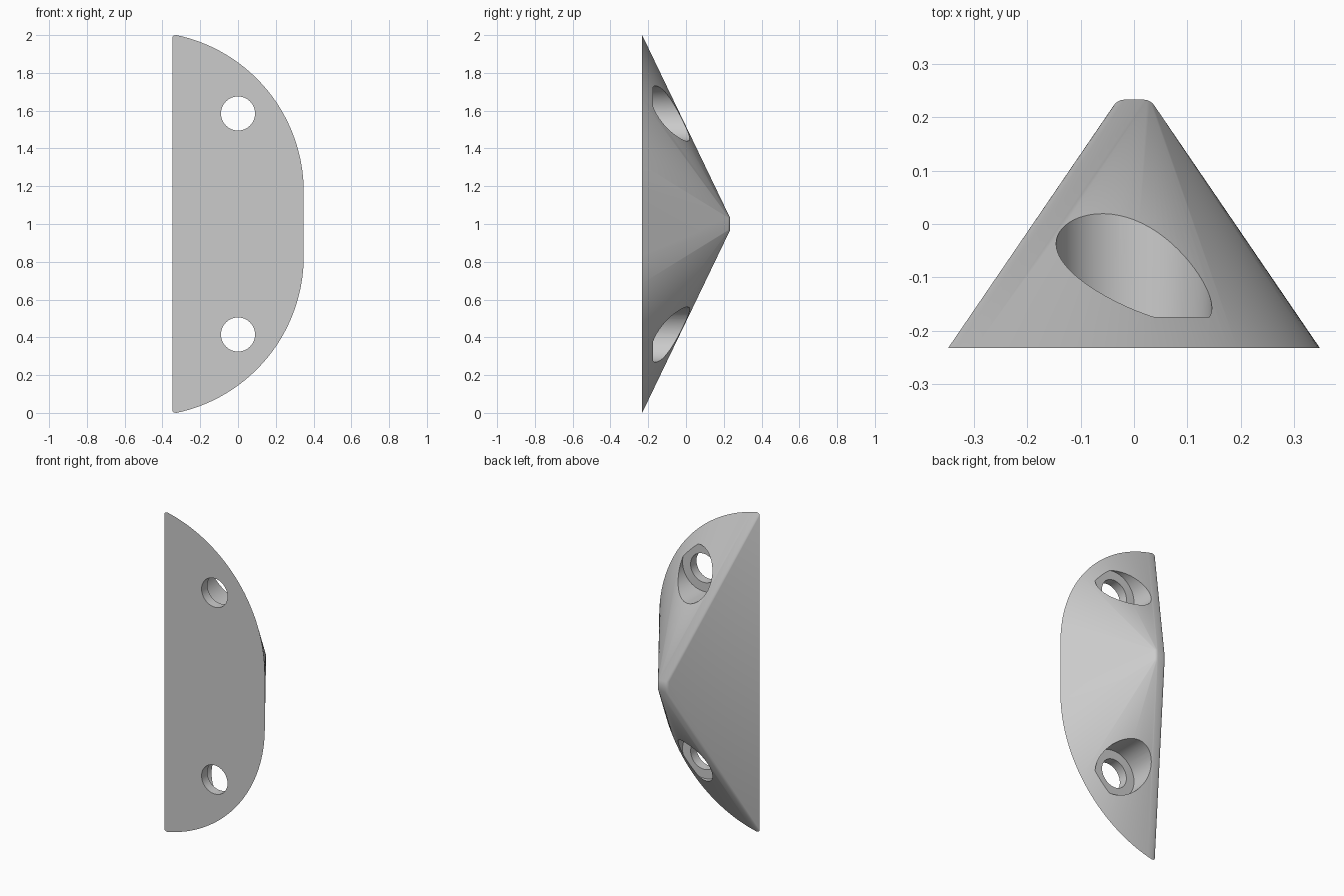
import bpy, bmesh
from math import radians, sin, cos, pi, asin
from mathutils import Matrix

cube = bpy.data.objects.get("Cube")
if cube:
    bpy.data.objects.remove(cube, do_unlink=True)

BASE_Y, TIP_Y = -0.232, 0.233
MID_Z = 1.0

grey = bpy.data.materials.new("light grey")
grey.use_nodes = True
colour = (0.6, 0.6, 0.6, 1)
grey.diffuse_color = colour
grey.node_tree.nodes["Principled BSDF"].inputs["Base Color"].default_value = colour


def add_object(name, bm):
    mesh = bpy.data.meshes.new(name)
    bmesh.ops.recalc_face_normals(bm, faces=bm.faces)
    bm.to_mesh(mesh)
    bm.free()
    obj = bpy.data.objects.new(name, mesh)
    bpy.context.collection.objects.link(obj)
    mesh.materials.append(grey)
    return obj


def base_half():
    """Upper half of the D-shaped base outline, as x and height above the middle."""
    cx, cz, r = -0.5, 0.17, 0.848
    start = asin((1.0 - cz) / r)
    steps = 40
    arc = [(cx + r * cos(start * i / steps), cz + r * sin(start * i / steps))
           for i in range(steps + 1)]
    corner = [(-0.341, 0.997), (-0.346, 0.992), (-0.348, 0.984)]
    return arc + corner


def tip_section():
    """Rounded back edge of the small tip, as x and y."""
    r = 0.024
    for side in (-1, 1):
        for i in range(7):
            a = pi / 2 * i / 6
            yield side * (0.018 + r * sin(a)), TIP_Y - r + r * cos(a)


# Body: hull between the D-shaped base and the small rounded tip
bm = bmesh.new()
for side in (-1, 1):
    for x, h in base_half():
        bm.verts.new((x, BASE_Y, MID_Z + side * h))
    for x, y in tip_section():
        bm.verts.new((x, y, MID_Z + side * 0.033))
hull = bmesh.ops.convex_hull(bm, input=bm.verts)
loose = [v for v in bm.verts if not v.link_faces]
bmesh.ops.delete(bm, geom=loose, context="VERTS")
bmesh.ops.dissolve_limit(bm, angle_limit=radians(0.1),
                         verts=bm.verts, edges=bm.edges)
body = add_object("wedge_body", bm)


# Screw holes: through bore and wider counterbore, above and below the tip
def cut_hole(z, radius, y_front, y_back):
    bm = bmesh.new()
    place = (Matrix.Translation((0, (y_front + y_back) / 2, z))
             @ Matrix.Rotation(radians(90), 4, "X"))
    bmesh.ops.create_cone(bm, cap_ends=True, segments=64, radius1=radius,
                          radius2=radius, depth=y_back - y_front, matrix=place)
    cutter = add_object("hole_cutter", bm)
    cutter.hide_render = True
    mod = body.modifiers.new("hole", "BOOLEAN")
    mod.operation = "DIFFERENCE"
    mod.solver = "EXACT"
    mod.object = cutter
    bpy.ops.object.modifier_apply(modifier=mod.name)
    bpy.data.objects.remove(cutter, do_unlink=True)


bpy.ops.object.select_all(action="DESELECT")
body.select_set(True)
bpy.context.view_layer.objects.active = body
for side in (-1, 1):
    z = MID_Z + side * 0.585
    cut_hole(z, 0.146, -0.174, 0.4)
    cut_hole(z, 0.09, -0.4, 0.3)

bpy.ops.object.shade_smooth_by_angle(angle=radians(30))
